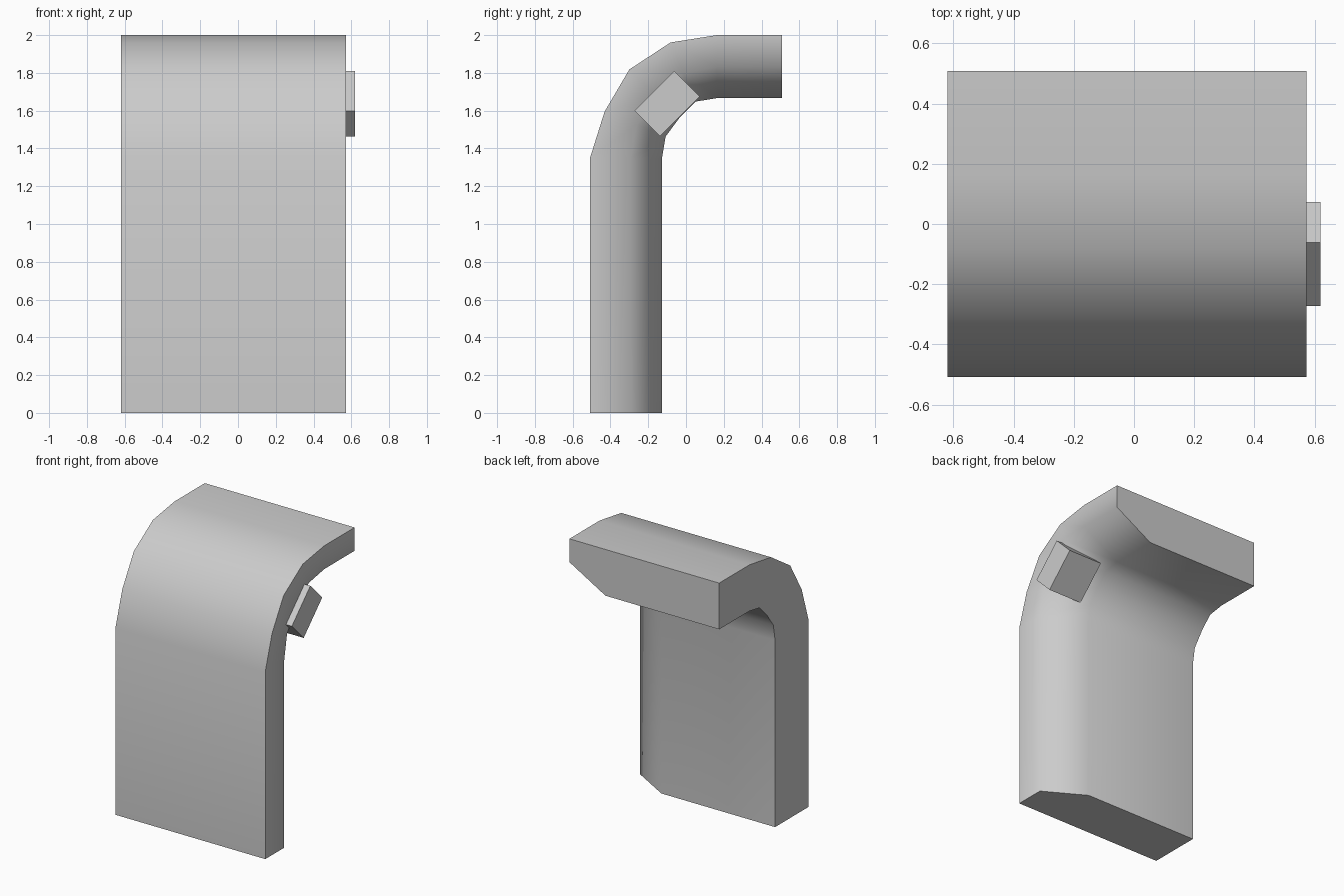
import bpy
import bmesh
import math
from mathutils import Vector, Matrix

cube = bpy.data.objects.get("Cube")
if cube:
    bpy.data.objects.remove(cube, do_unlink=True)

grey = bpy.data.materials.new("light grey")
grey.use_nodes = True
COLOUR = (0.6, 0.6, 0.6, 1)
grey.diffuse_color = COLOUR
grey.node_tree.nodes["Principled BSDF"].inputs["Base Color"].default_value = COLOUR


def finish(bm, name, smooth_angle=None):
    bmesh.ops.recalc_face_normals(bm, faces=bm.faces)
    mesh = bpy.data.meshes.new(name)
    bm.to_mesh(mesh)
    bm.free()
    mesh.materials.append(grey)
    obj = bpy.data.objects.new(name, mesh)
    bpy.context.collection.objects.link(obj)
    if smooth_angle:
        bpy.ops.object.select_all(action='DESELECT')
        obj.select_set(True)
        bpy.context.view_layer.objects.active = obj
        bpy.ops.object.shade_smooth_by_angle(angle=math.radians(smooth_angle))
    return obj


# Bent slab: matching outer and inner (y, z) stations from foot to tip
LEFT, KINK, RIGHT = -0.62, 0.286, 0.573
CHAMFER = 0.165
outer = [(-0.508, 0), (-0.508, 1.35), (-0.431, 1.595), (-0.3, 1.818),
         (-0.082, 1.961), (0.163, 2), (0.508, 2)]
inner = [(-0.128, 0), (-0.128, 1.345), (-0.108, 1.463), (-0.034, 1.563),
         (0.05, 1.648), (0.167, 1.667), (0.508, 1.667)]

bm = bmesh.new()
rings = []
for o, i in zip(outer, inner):
    o, i = Vector(o), Vector(i)
    c = i + (o - i).normalized() * CHAMFER
    section = [(LEFT, o), (RIGHT, o), (RIGHT, c), (KINK, i), (LEFT, i)]
    rings.append([bm.verts.new((x, p.x, p.y)) for x, p in section])
for a, b in zip(rings, rings[1:]):
    for k in range(len(a)):
        n = (k + 1) % len(a)
        bm.faces.new((a[k], a[n], b[n], b[k]))
bm.faces.new(rings[0])
bm.faces.new(rings[-1])
finish(bm, "bent_slab", 65)

# Small tilted block on the chamfered side of the bend
bm = bmesh.new()
bmesh.ops.create_cube(bm, size=1, matrix=Matrix.Translation((0.485, -0.1, 1.637))
                      @ Matrix.Rotation(math.radians(45), 4, 'X')
                      @ Matrix.Diagonal((0.27, 0.298, 0.191, 1)))
finish(bm, "side_block")
